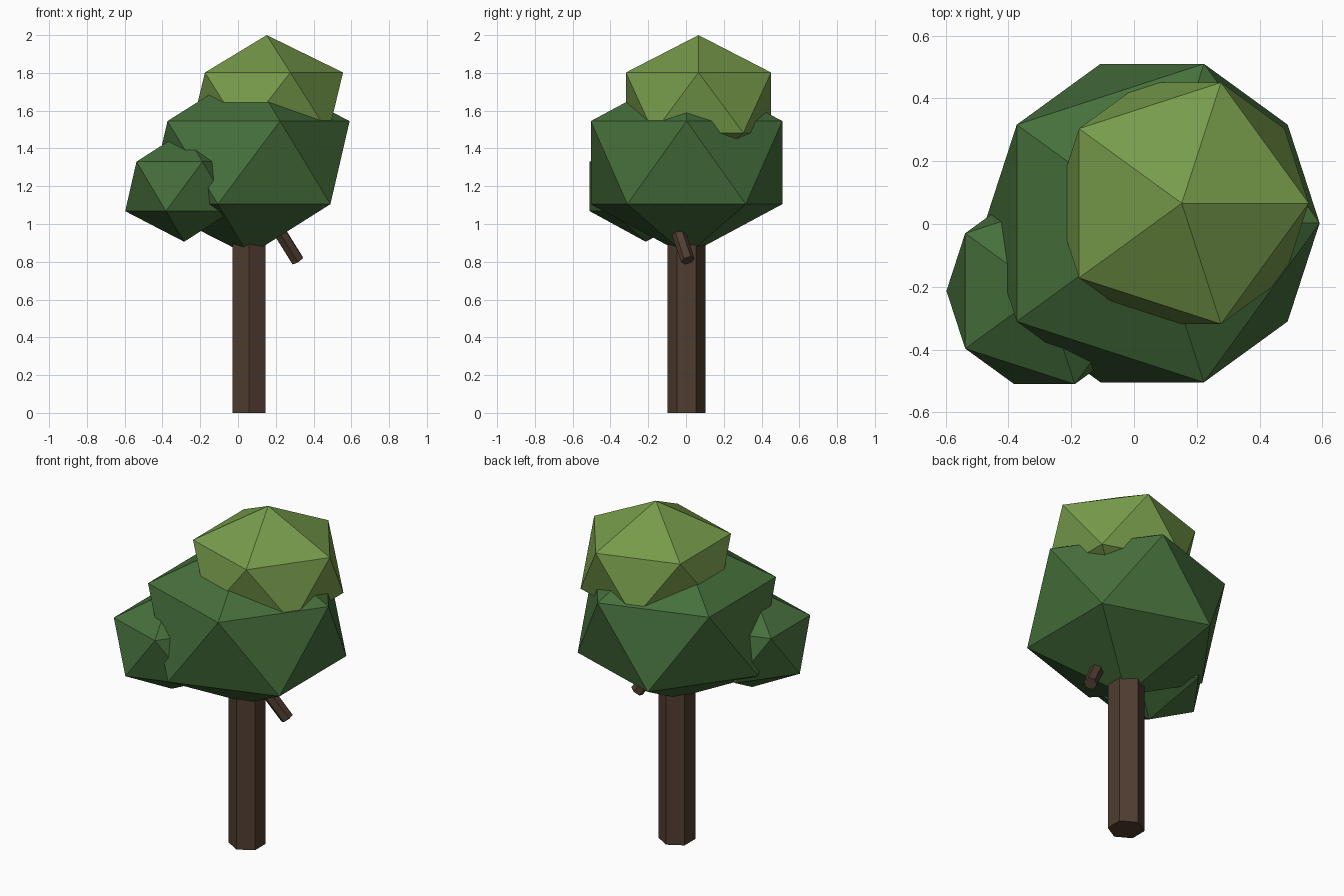
import bpy
from mathutils import Vector

if "Cube" in bpy.data.objects:
    bpy.data.objects.remove(bpy.data.objects["Cube"])


def material(name, rgb):
    m = bpy.data.materials.new(name)
    m.diffuse_color = (*rgb, 1.0)
    m.use_nodes = True
    m.node_tree.nodes["Principled BSDF"].inputs["Base Color"].default_value = m.diffuse_color
    return m


BARK = material("brown bark", (0.080, 0.047, 0.030))
DARK = material("dark green leaves", (0.060, 0.158, 0.044))
LIGHT = material("light green leaves", (0.184, 0.328, 0.070))


def foliage(name, centre, radius, height, mat):
    """Twenty-sided leaf clump, squashed in z."""
    bpy.ops.mesh.primitive_ico_sphere_add(subdivisions=1, radius=1, location=centre)
    ob = bpy.context.object
    ob.name = name
    ob.scale = (radius, radius, height)
    ob.data.materials.append(mat)


def limb(name, start, end, radius):
    """Six-sided cylinder between two points."""
    a, b = Vector(start), Vector(end)
    axis = b - a
    bpy.ops.mesh.primitive_cylinder_add(vertices=6, radius=radius, depth=axis.length,
                                        location=(a + b) / 2)
    ob = bpy.context.object
    ob.name = name
    ob.rotation_mode = 'QUATERNION'
    ob.rotation_quaternion = Vector((0, 0, 1)).rotation_difference(axis)
    ob.data.materials.append(BARK)


# Trunk and the short branch stub under the canopy
limb("trunk", (0.058, 0.003, 0), (0.058, 0.003, 1.1), 0.1)
limb("branch", (0.315, 0.01, 0.807), (0.195, -0.055, 1.0), 0.037)

# Leaf clumps
foliage("main_canopy", (0.058, 0.003, 1.325), 0.596, 0.492, DARK)
foliage("side_canopy", (-0.285, -0.213, 1.199), 0.349, 0.293, DARK)
foliage("top_canopy", (0.152, 0.066, 1.642), 0.452, 0.358, LIGHT)
